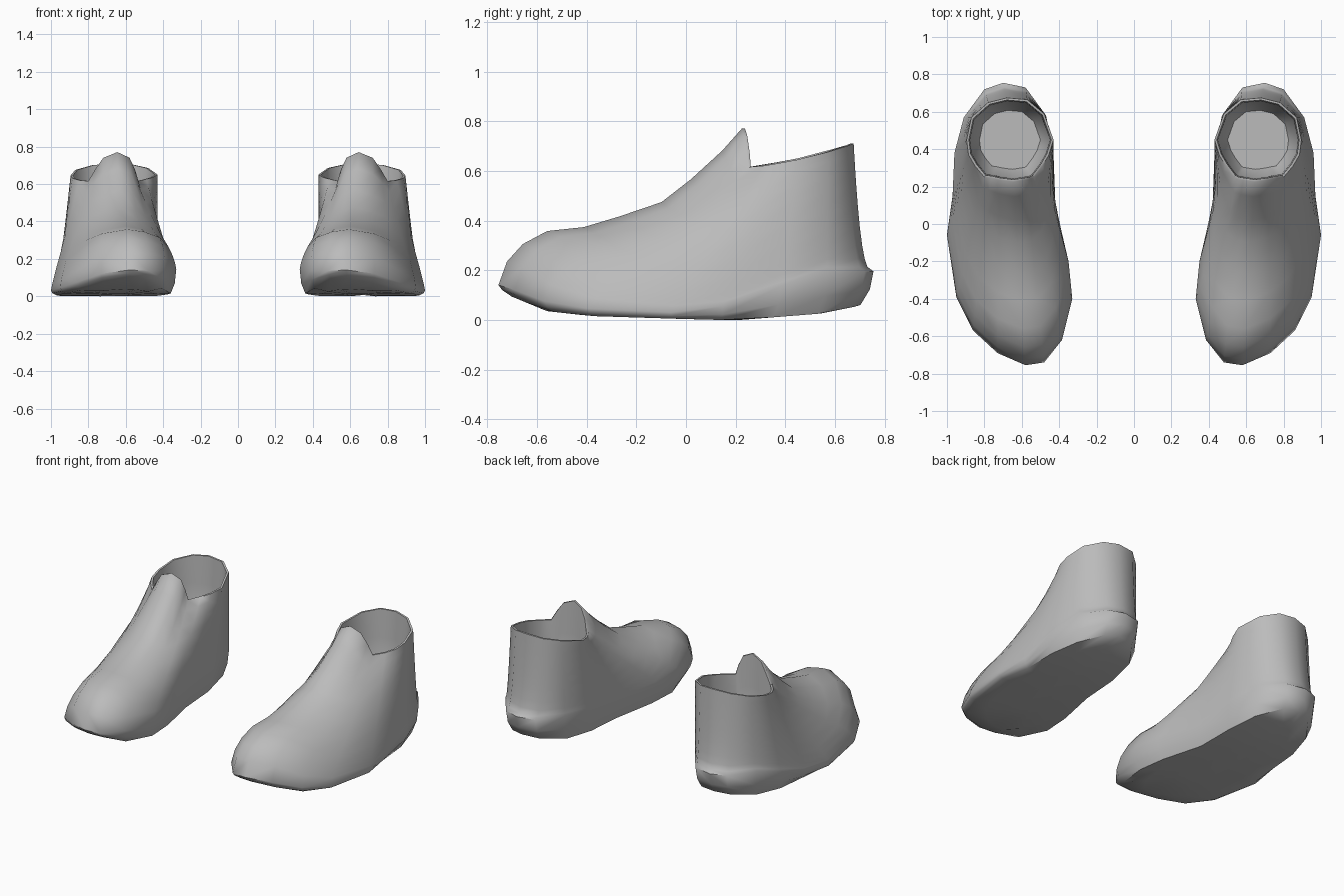
import bpy, bmesh, math

if "Cube" in bpy.data.objects:
    bpy.data.objects.remove(bpy.data.objects["Cube"])

grey = bpy.data.materials.new("plain grey")
grey.diffuse_color = (0.5, 0.5, 0.5, 1)
grey.use_nodes = True
grey.node_tree.nodes["Principled BSDF"].inputs["Base Color"].default_value = grey.diffuse_color

# widest outline above the sole, from the toe round the outer side, heel and inner side
WELT = [(.58, -.755, .145), (.73, -.69, .125), (.86, -.57, .08), (.95, -.39, .05), (1, -.06, .035),
        (.97, .15, .06), (.96, .38, .14), (.91, .57, .2), (.80, .72, .2), (.70, .755, .2),
        (.58, .73, .2), (.47, .58, .2), (.43, .36, .17), (.42, .1, .13), (.35, -.2, .14),
        (.33, -.4, .15), (.385, -.62, .14), (.48, -.74, .14)]
# rim of the opening, with the raised tongue at the front
RIM = [(.645, .225, .775), (.72, .235, .745), (.765, .245, .68), (.80, .25, .62), (.85, .31, .625),
       (.885, .37, .635), (.895, .45, .65), (.87, .57, .68), (.78, .65, .705), (.68, .675, .715),
       (.57, .665, .71), (.48, .59, .69), (.43, .45, .655), (.455, .37, .64), (.49, .31, .63),
       (.535, .25, .62), (.55, .24, .68), (.58, .235, .745)]
# instep curve: share of the way back, share of the way up
INSTEP = [(.035, .15), (.1, .262), (.2, .345), (.35, .37), (.5, .44), (.67, .53), (.79, .675), (.92, .86)]
# how much each column follows the instep curve, and the heel curve
FRONT = {0: 1, 1: 1, 17: 1, 16: .9, 2: .65, 15: .35, 3: .35, 14: .1, 4: .1}
HEEL = {8: 1, 9: 1, 10: 1, 7: .6, 11: .6, 6: .2, 12: .2}
# underside height along the length
UNDER = [(-.8, .13), (-.69, .095), (-.56, .04), (-.38, .02), (0, .008), (.2, .003), (.54, .03), (.69, .06), (.8, .1)]


def mix(a, b, t):
    return a + (b - a) * t


def under(y):
    for (y0, z0), (y1, z1) in zip(UNDER, UNDER[1:]):
        if y <= y1:
            return mix(z0, z1, (y - y0) / (y1 - y0))
    return UNDER[-1][1]


def sole_ring(kx, ky, rise=0):
    ring = []
    for x, y, z in WELT:
        px, py = mix(.66, x, kx), y * ky
        low = min(under(py), z - .01)
        ring.append((px, py, mix(low, z, rise)))
    return ring


def upper_ring(t, up):
    ring = []
    for i, (a, b) in enumerate(zip(WELT, RIM)):
        s = mix(t, t ** .35, HEEL.get(i, 0))
        h = mix(t, up, FRONT.get(i, 0))
        ring.append((mix(a[0], b[0], s), mix(a[1], b[1], s), mix(a[2], b[2], h)))
    return ring


def lining_ring(k, floor, down):
    return [(mix(.665, x, k), mix(.45, y, k), mix(z, floor, down)) for x, y, z in RIM]


def make_shoe(name, side):
    rings = [sole_ring(.25, .4), sole_ring(.65, .75), sole_ring(.91, .93), sole_ring(.975, .98, .4), WELT]
    rings += [upper_ring(t, up) for t, up in INSTEP]
    rings += [RIM, lining_ring(.945, 0, 0), lining_ring(.92, .35, .5), lining_ring(.9, .3, 1), lining_ring(.7, .2, 1)]
    bm = bmesh.new()
    loops = [[bm.verts.new((side * x, y, z)) for x, y, z in ring] for ring in rings]
    n = len(WELT)
    for lo, hi in zip(loops, loops[1:]):
        for i in range(n):
            j = (i + 1) % n
            bm.faces.new((lo[i], lo[j], hi[j], hi[i]))
    bm.faces.new(loops[0])
    bm.faces.new(loops[-1])
    bmesh.ops.recalc_face_normals(bm, faces=bm.faces)
    # rest the sole on the ground
    drop = min(v.co.z for v in bm.verts)
    bmesh.ops.translate(bm, verts=bm.verts, vec=(0, 0, -drop))
    mesh = bpy.data.meshes.new(name)
    bm.to_mesh(mesh)
    bm.free()
    mesh.materials.append(grey)
    shoe = bpy.data.objects.new(name, mesh)
    bpy.context.collection.objects.link(shoe)
    bpy.ops.object.select_all(action='DESELECT')
    shoe.select_set(True)
    bpy.context.view_layer.objects.active = shoe
    bpy.ops.object.shade_smooth_by_angle(angle=math.radians(50))


make_shoe("right_shoe", 1)
make_shoe("left_shoe", -1)
